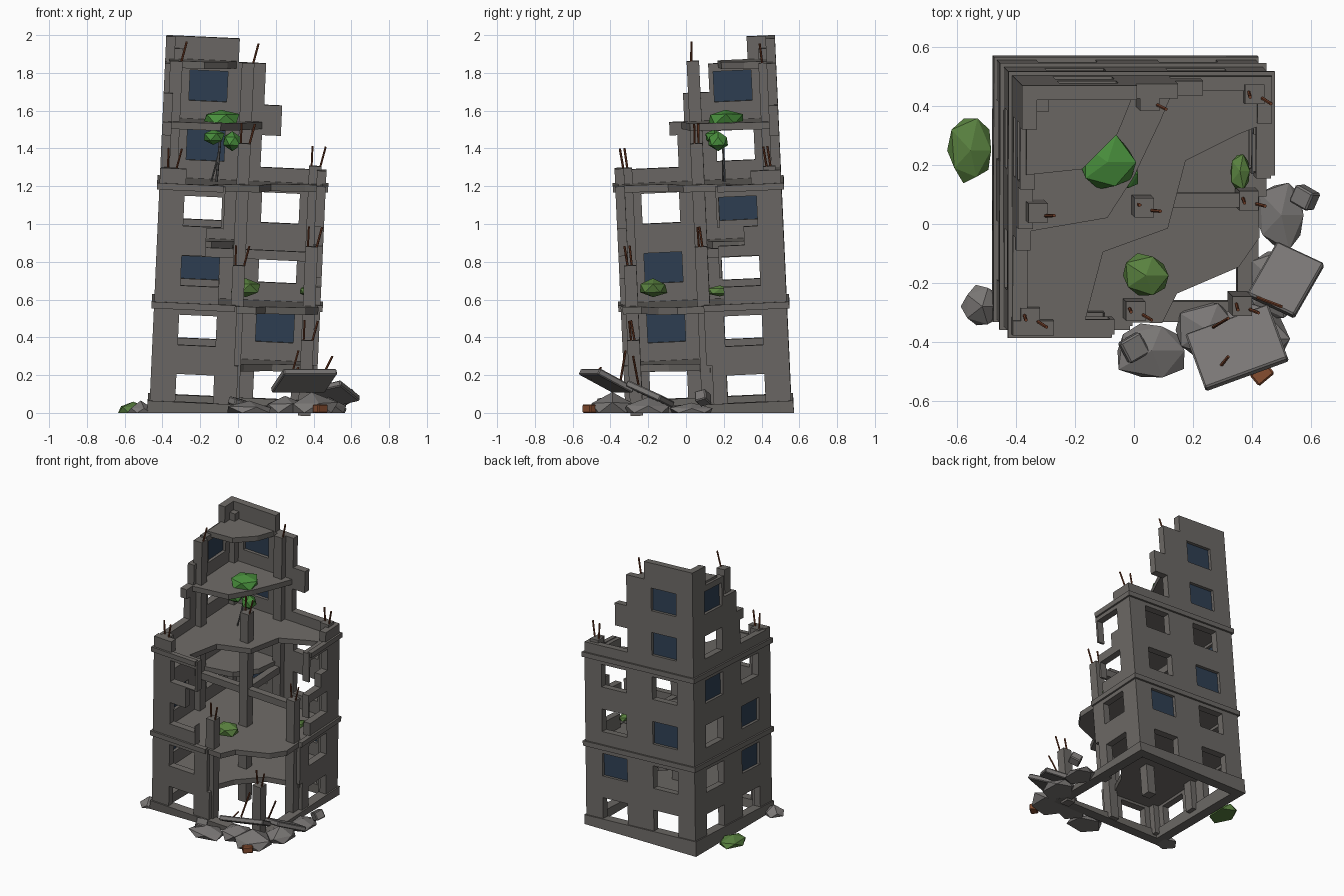
import bpy, bmesh, math, random
from mathutils import Matrix, Vector, Euler

cube = bpy.data.objects.get("Cube")
if cube:
    bpy.data.objects.remove(cube)
random.seed(4)

# The whole tower leans towards its collapsed corner
LEAN = (Matrix.Translation((-0.03, 0.12, 0)) @ Matrix.Rotation(math.radians(2.6), 4, 'Y')
        @ Matrix.Rotation(math.radians(2.6), 4, 'X'))
FLAT = Matrix.Identity(4)
STOREY = 0.315
HALF = 0.44
COL = 0.38


def material(name, rgb):
    m = bpy.data.materials.new(name)
    m.use_nodes = True
    m.diffuse_color = (*rgb, 1)
    m.node_tree.nodes["Principled BSDF"].inputs["Base Color"].default_value = (*rgb, 1)
    return m


CONCRETE = material("concrete", (0.15, 0.14, 0.13))
RUBBLE = material("rubble grey", (0.19, 0.18, 0.175))
GLASS = material("dark blue glass", (0.028, 0.05, 0.085))
RUST = material("rusty steel", (0.17, 0.05, 0.022))
BRICK = material("brick", (0.24, 0.075, 0.03))
LEAF = material("leaf green", (0.065, 0.27, 0.045))
OLIVE = material("olive green", (0.1, 0.22, 0.05))
PIPE = material("pipe grey", (0.1, 0.1, 0.1))


def finish(bm, name, mat, matrix=LEAN, grounded=False):
    if grounded:
        # Bake the placement and level everything off at the ground
        bmesh.ops.transform(bm, matrix=matrix, verts=bm.verts)
        for v in bm.verts:
            v.co.z = max(v.co.z, 0)
        matrix = FLAT
    bmesh.ops.recalc_face_normals(bm, faces=bm.faces)
    me = bpy.data.meshes.new(name)
    bm.to_mesh(me)
    bm.free()
    me.materials.append(mat)
    ob = bpy.data.objects.new(name, me)
    bpy.context.collection.objects.link(ob)
    ob.matrix_world = matrix
    return ob


def box(name, lo, hi, mat=CONCRETE, matrix=LEAN, grounded=False):
    bm = bmesh.new()
    lo, hi = Vector(lo), Vector(hi)
    bmesh.ops.create_cube(bm, size=1, matrix=Matrix.Translation((lo + hi) / 2) @ Matrix.Diagonal((*(hi - lo), 1)))
    return finish(bm, name, mat, matrix, grounded)


def rod(name, a, b, r=0.006, mat=RUST, matrix=LEAN):
    a, b = Vector(a), Vector(b)
    d = b - a
    bm = bmesh.new()
    turn = d.to_track_quat('Z', 'Y').to_matrix().to_4x4()
    bmesh.ops.create_cone(bm, cap_ends=True, segments=6, radius1=r, radius2=r, depth=d.length,
                          matrix=Matrix.Translation((a + b) / 2) @ turn)
    finish(bm, name, mat, matrix)


def lump(name, at, size, mat, jitter=0.12):
    bm = bmesh.new()
    bmesh.ops.create_icosphere(bm, subdivisions=1, radius=1)
    for v in bm.verts:
        v.co *= random.uniform(1 - jitter, 1 + jitter)
    finish(bm, name, mat, Matrix.Translation(at) @ Matrix.Diagonal((*size, 1)), True)


def slab(name, level, edge):
    # Floor plate filling the back right corner out to a broken edge
    top = STOREY * level - 0.045
    bm = bmesh.new()
    outline = [(-0.42, 0.42)] + edge
    face = bm.faces.new([bm.verts.new((x, y, top)) for x, y in outline])
    low = bmesh.ops.extrude_face_region(bm, geom=[face], use_keep_orig=True)["geom"]
    bmesh.ops.translate(bm, vec=(0, 0, -0.038), verts=[g for g in low if isinstance(g, bmesh.types.BMVert)])
    finish(bm, name, CONCRETE)


def wall(name, along_x, side, rows, holes, panes):
    # rows: (top, low end, high end); holes and panes: (column, storey)
    def place(u, z, off=side * (HALF - 0.025)):
        return (u, off, z) if along_x else (off, u, z)
    wins = []
    for c, k in holes + panes:
        u, z = c * 0.205, (k - 0.5) * STOREY - 0.025
        wins.append((u - 0.1, u + 0.1, z - 0.08, z + 0.08))
    us = sorted({round(v, 3) for r in rows for v in r[1:]} | {round(v, 3) for w in wins for v in w[:2]})
    zs = sorted({0.03} | {r[0] for r in rows} | {round(v, 3) for w in wins for v in w[2:]})
    bm = bmesh.new()
    for u0, u1 in zip(us, us[1:]):
        for z0, z1 in zip(zs, zs[1:]):
            u, z = (u0 + u1) / 2, (z0 + z1) / 2
            row = next((r for r in rows if z < r[0]), None)
            if not row or not row[1] < u < row[2]:
                continue
            if any(w[0] < u < w[1] and w[2] < z < w[3] for w in wins):
                continue
            bm.faces.new([bm.verts.new(place(*p)) for p in ((u0, z0), (u1, z0), (u1, z1), (u0, z1))])
    bmesh.ops.remove_doubles(bm, verts=bm.verts, dist=0.0005)
    ob = finish(bm, name, CONCRETE)
    mod = ob.modifiers.new("thickness", 'SOLIDIFY')
    mod.thickness, mod.offset = 0.05, 0
    for w in wins[len(holes):]:
        box(name + "_glass", place(w[0], w[2], side * 0.411), place(w[1], w[3], side * 0.419), GLASS)


# Outer walls with broken, stepped ends
wall("back_wall", True, 1,
     [(1.29, -HALF, HALF), (1.46, -HALF, 0.09), (1.62, -HALF, 0.19), (1.84, -HALF, 0.095), (1.965, -HALF, -0.05)],
     [(-1, 1), (1, 1), (-1, 2), (1, 3), (-1, 4), (1, 4)], [(1, 2), (-1, 3), (-1, 5), (-1, 6)])
wall("right_wall", False, -1,
     [(1.29, -HALF, HALF), (1.46, -0.1, HALF), (1.53, -0.14, HALF), (1.68, -0.06, HALF),
      (1.83, 0.08, HALF), (1.965, 0.29, HALF)],
     [(-1, 1), (1, 1), (1, 2), (1, 3), (-1, 4), (1, 5)], [(-1, 2), (-1, 3), (1, 4), (1, 6)])
wall("front_wall", True, -1,
     [(0.27, -HALF, 0.02), (0.585, -HALF, 0.0), (0.73, -HALF, -0.1), (0.84, -HALF, -0.105),
      (0.99, -HALF, -0.18), (1.215, -HALF, -0.09), (1.3, -HALF, -0.3)],
     [(-1, k) for k in (1, 2, 3, 4)], [])
wall("left_wall", False, 1,
     [(0.27, 0.03, HALF), (0.585, 0.0, HALF), (0.73, 0.11, HALF), (0.9, 0.09, HALF), (1.0, 0.23, HALF),
      (1.215, 0.09, HALF), (1.29, 0.28, HALF)],
     [(1, k) for k in (1, 2, 3, 4)], [])

# Plinth frame and the two string courses
E = HALF + 0.01
for s in (-1, 1):
    box("plinth", (-E, min(s * E, s * 0.38), -0.05), (E, max(s * E, s * 0.38), 0.065), grounded=True)
    box("plinth", (min(s * E, s * 0.38), -0.38, -0.05), (max(s * E, s * 0.38), 0.38, 0.065), grounded=True)
E = HALF + 0.013
for level, front_end, left_start in ((2, -0.01, 0.0), (4, -0.1, 0.1)):
    z1 = STOREY * level - 0.04
    z0 = z1 - 0.035
    box("back_band", (-E, 0.42, z0), (E, E, z1))
    box("right_band", (-E, -E, z0), (-0.42, E, z1))
    box("front_band", (-E, -E, z0), (front_end, -0.42, z1))
    box("left_band", (0.42, left_start, z0), (E, E, z1))

# Broken floors
slab("floor_1", 1, [(0.42, 0.42), (0.42, 0.02), (0.2, -0.04), (0.05, -0.2), (-0.05, -0.42), (-0.42, -0.42)])
slab("floor_2", 2, [(0.42, 0.42), (0.43, -0.14), (0.36, -0.24), (0.15, -0.33), (0.1, -0.43), (-0.42, -0.42)])
slab("floor_3", 3, [(0.0, 0.42), (-0.04, 0.2), (-0.15, 0.06), (-0.42, 0.0)])
slab("floor_4", 4, [(0.42, 0.42), (0.43, 0.28), (0.33, 0.24), (0.15, 0.15), (0.09, -0.08), (-0.13, -0.16),
                    (-0.2, -0.43), (-0.42, -0.42)])
slab("floor_5", 5, [(0.1, 0.42), (0.05, 0.3), (-0.04, 0.11), (-0.13, -0.03), (-0.42, -0.08)])
slab("floor_6", 6, [(-0.05, 0.42), (-0.11, 0.27), (-0.23, 0.15), (-0.42, 0.13)])

# Column grid, each broken top carrying bent reinforcing bars
HEIGHTS = {(-1, -1): 1.3, (0, -1): 0.8, (1, -1): 0.42, (-1, 0): 1.85, (0, 0): 1.43, (1, 0): 0.9,
           (-1, 1): 1.9, (0, 1): 1.84, (1, 1): 1.31}
for (i, j), top in HEIGHTS.items():
    x, y = i * COL, j * COL
    box("column", (x - 0.033, y - 0.033, 0.02), (x + 0.033, y + 0.033, top))
    if (i, j) == (-1, 1):
        continue
    for k in (-1, 1):
        if k < 0 and j + i in (-1, 1) and top > 1.5:
            continue
        a = Vector((x + k * 0.02, y - k * 0.01, top - 0.03))
        rod("reinforcing_bar", a, a + Vector((0.015 + k * 0.015, random.uniform(-0.02, 0.01), 0.135)))

# Beams between the columns at the third floor
for a, b in (((0, -0.024), (COL, 0.024)), ((-COL, -0.024), (0, 0.024)), ((-0.024, 0), (0.024, COL))):
    box("beam", (*a, 0.82), (*b, 0.87))

# Bent pipe standing on the fourth floor
rod("pipe", (-0.14, 0.14, 1.2), (-0.13, 0.14, 1.44), 0.007, PIPE)
rod("pipe", (-0.17, 0.13, 1.2), (-0.13, 0.14, 1.38), 0.005, PIPE)

# Plants
lump("upper_bush", (-0.09, 0.21, 1.555), (0.1, 0.1, 0.055), LEAF)
lump("hanging_bush", (-0.13, 0.15, 1.46), (0.06, 0.05, 0.04), LEAF)
lump("hanging_bush", (-0.03, 0.17, 1.44), (0.055, 0.06, 0.05), LEAF)
lump("floor_bush", (0.04, -0.175, 0.66), (0.09, 0.08, 0.05), OLIVE)
lump("side_bush", (0.36, 0.18, 0.645), (0.04, 0.07, 0.03), OLIVE)
lump("ground_bush", (-0.555, 0.25, 0.015), (0.08, 0.12, 0.04), OLIVE)

# Rubble heap at the collapsed corner
for at, size in (((0.06, -0.43, 0.0), (0.14, 0.11, 0.07)), ((0.39, -0.39, 0.0), (0.15, 0.14, 0.12)),
                 ((0.5, 0.03, 0.0), (0.09, 0.13, 0.055)), ((-0.515, -0.28, 0.0), (0.075, 0.08, 0.06)),
                 ((0.25, -0.36, 0.0), (0.12, 0.1, 0.1)), ((0.48, -0.2, 0.0), (0.1, 0.13, 0.08))):
    lump("rubble_rock", at, size, RUBBLE)


def chunk(name, at, size, turn, mat=RUBBLE):
    m = Matrix.Translation(at) @ Euler([math.radians(t) for t in turn]).to_matrix().to_4x4()
    h = Vector(size) / 2
    ob = box(name, -h, h, mat, m, True)
    bev = ob.modifiers.new("worn_edges", 'BEVEL')
    bev.width, bev.segments = 0.006, 1


chunk("fallen_slab", (0.35, -0.42, 0.17), (0.3, 0.22, 0.035), (-27, 0, 20))
chunk("fallen_slab", (0.515, -0.19, 0.1), (0.18, 0.22, 0.035), (-22, -12, -25))
chunk("broken_block", (0.58, 0.09, 0.08), (0.075, 0.065, 0.06), (15, -25, -30))
chunk("broken_block", (0.0, -0.42, 0.055), (0.08, 0.08, 0.04), (10, 12, 30))
chunk("loose_brick", (0.435, -0.51, 0.022), (0.07, 0.05, 0.045), (0, 0, 40), BRICK)
for a, b in (((0.27, -0.35, 0.15), (0.32, -0.32, 0.33)), ((0.28, -0.5, 0.18), (0.32, -0.45, 0.24)),
             ((0.42, -0.25, 0.14), (0.5, -0.28, 0.3))):
    rod("rubble_bar", a, b, 0.006, RUST, FLAT)
